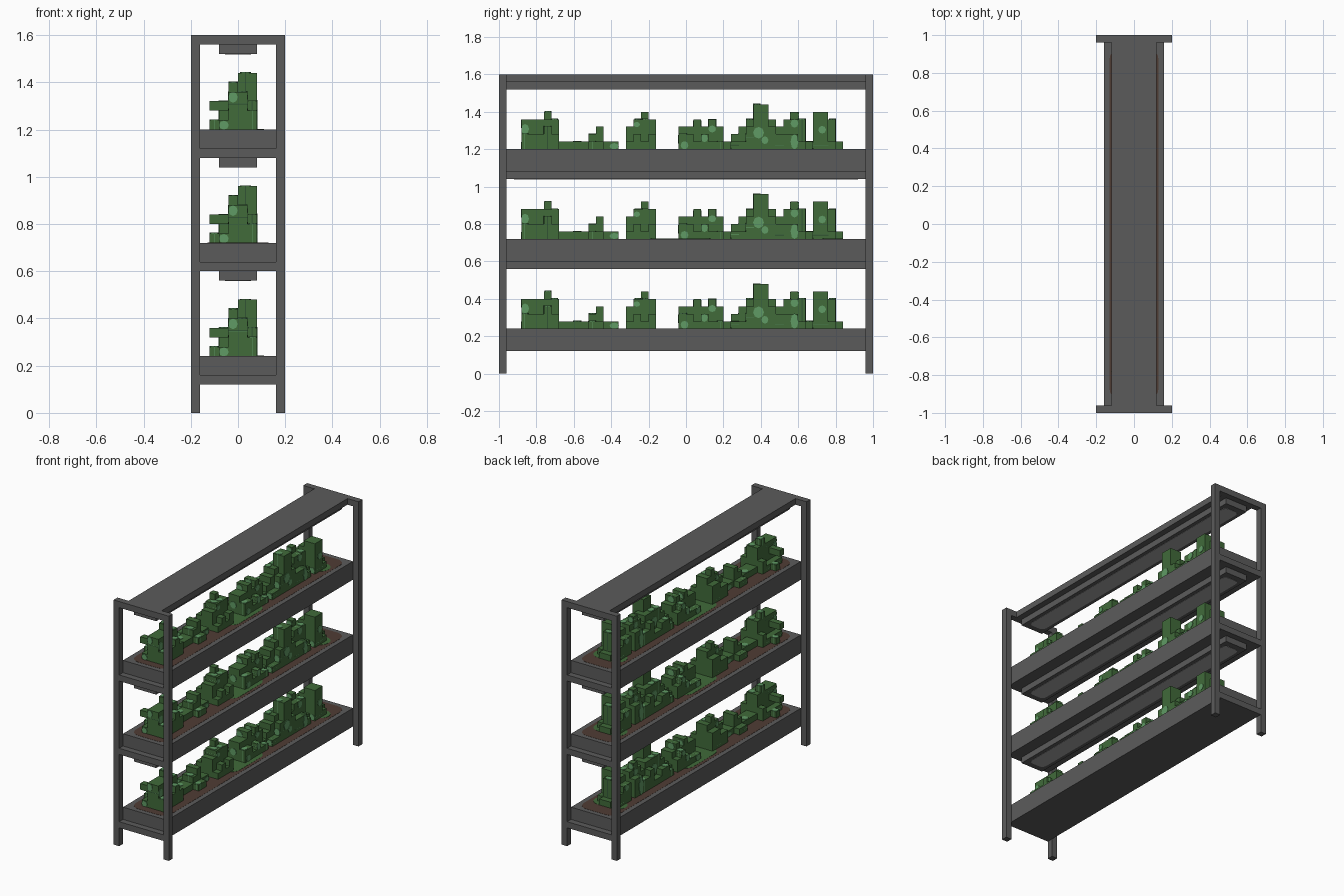
import bpy, bmesh, math, random
from mathutils import Matrix, Vector

if "Cube" in bpy.data.objects:
    bpy.data.objects.remove(bpy.data.objects["Cube"], do_unlink=True)


def material(name, r, g, b):
    m = bpy.data.materials.new(name)
    m.use_nodes = True
    m.diffuse_color = (r, g, b, 1)
    m.node_tree.nodes["Principled BSDF"].inputs["Base Color"].default_value = (r, g, b, 1)
    return m


METAL = material("dark grey metal", 0.105, 0.105, 0.105)
LAMP = material("lamp grey", 0.36, 0.36, 0.36)
SOIL = material("brown soil", 0.078, 0.045, 0.034)
LEAF = material("leaf green", 0.052, 0.145, 0.042)
LIGHT = material("light leaf green", 0.117, 0.330, 0.130)


def finish(bm, name, *mats):
    mesh = bpy.data.meshes.new(name)
    bmesh.ops.recalc_face_normals(bm, faces=bm.faces[:])
    bm.to_mesh(mesh)
    bm.free()
    for m in mats:
        mesh.materials.append(m)
    obj = bpy.data.objects.new(name, mesh)
    bpy.context.collection.objects.link(obj)
    return obj


def add_box(bm, x0, x1, y0, y1, z0, z1):
    mat = Matrix.Translation(((x0 + x1) / 2, (y0 + y1) / 2, (z0 + z1) / 2))
    mat = mat @ Matrix.Diagonal((x1 - x0, y1 - y0, z1 - z0, 1))
    bmesh.ops.create_cube(bm, size=1, matrix=mat)


def box(name, mat, *bounds):
    bm = bmesh.new()
    add_box(bm, *bounds)
    return finish(bm, name, mat)


def rounded_plate(name, mat, hx, y0, y1, z0, z1, r):
    """Flat plate with rounded corners."""
    bm = bmesh.new()
    ring = []
    corners = ((hx - r, y1 - r), (r - hx, y1 - r), (r - hx, y0 + r), (hx - r, y0 + r))
    for q, (cx, cy) in enumerate(corners):
        for i in range(5):
            a = (q + i / 4) * math.pi / 2
            ring.append(bm.verts.new((cx + r * math.cos(a), cy + r * math.sin(a), z0)))
    face = bm.faces.new(ring)
    out = bmesh.ops.extrude_face_region(bm, geom=[face])["geom"]
    bmesh.ops.translate(bm, vec=(0, 0, z1 - z0),
                        verts=[v for v in out if isinstance(v, bmesh.types.BMVert)])
    return finish(bm, name, mat)


# Frame: four posts and end rails
for sy, yn in ((-1, "front"), (1, "back")):
    ys = sorted((sy * 0.96, sy * 1.0))
    for sx, xn in ((-1, "right"), (1, "left")):
        xs = sorted((sx * 0.16, sx * 0.20))
        box(f"{yn}_{xn}_post", METAL, *xs, *ys, 0, 1.6)
    for i in range(4):
        z = 0.12 + 0.48 * i
        box(f"{yn}_rail_{i + 1}", METAL, -0.16, 0.16, *ys, z, z + 0.04)

# Top board
box("top_board", METAL, -0.12, 0.12, -0.96, 0.96, 1.56, 1.60)

# Lamps under the two upper trays and the top board
for i in range(3):
    z = 0.60 + 0.48 * i
    box(f"lamp_{i + 1}", METAL, -0.08, 0.08, -0.96, 0.96, z - 0.04, z)
    rounded_plate(f"lamp_panel_{i + 1}", LAMP, 0.055, -0.92, 0.92,
                  z - 0.0415, z - 0.039, 0.03)

# Plants on a 0.04 grid: first cell along y, then steps of (length, height)
U = 0.04
PLANTS = {
    "end_bush": (-22, ((3, 4), (1, 5), (1, 4))),
    "low_creeper": (-17, ((4, 1), (1, 2), (1, 3), (2, 1))),
    "small_bush": (-8, ((1, 3), (1, 4), (1, 5), (1, 4))),
    "middle_bush": (-1, ((2, 3), (1, 4), (1, 3), (1, 4), (1, 3))),
    "tall_bush": (5, ((1, 1), (1, 2), (1, 3), (1, 4), (2, 6), (1, 4), (1, 3))),
    "narrow_bush": (13, ((1, 4), (1, 5), (1, 4), (1, 1))),
    "far_bush": (17, ((2, 5), (1, 4), (1, 1))),
}
# Light leaf spots on the long sides: centre and size along y and up, in cells
SPOTS = ((-21.6, 2.7, 1.2, 1.3), (-9.6, 0.4, 1.2, 0.8), (-6.6, 3.3, 0.9, 0.7),
         (-0.2, 0.5, 1.0, 1.1), (2.3, 1.5, 1.2, 1.1), (3.4, 2.7, 1.2, 0.9),
         (9.5, 2.2, 1.8, 1.5), (10.6, 1.2, 1.0, 1.0), (14.5, 1.5, 1.2, 3.2),
         (14.5, 3.5, 1.2, 1.2), (18.2, 2.6, 1.0, 1.0))


def plant_blocks(start, steps, rng):
    """Core block per step, with lower shoots on both sides."""
    blocks, y = [], start
    for length, h in steps:
        end = y + length
        if h == 5 and length == 1:      # narrow tip on a wider core
            blocks += [(-1, 1, y, end, 0, 4), (-1, 0, y, end, 4, 5)]
        elif h > 4:                     # tall trunk with a shoulder
            blocks += [(0, 2, y, end, 0, h), (-1, 0, y, end, 0, 4)]
        else:
            blocks.append((-1, 1, y, end, 0, h))
        if h > 1:
            blocks.append((-2, -1, y, end, 0, rng.randint(1, min(h - 1, 4))))
            blocks.append((1, 2, y, end, 0, rng.randint(1, min(h - 1, 3))))
        if length > 2 and h > 2:        # side twig and ground shoot
            blocks += [(-3, -1, y + 1, y + 2, 2, 3), (-3, -2, y + 2, end, 0, 1)]
        y = end
    return blocks


def add_patch(bm, b, axis, mid, size):
    """Thin octagonal prism through a block, kept within the block's outline."""
    lo, hi = list(b[0::2]), list(b[1::2])
    for k in range(3):
        if k == axis:
            lo[k], hi[k] = lo[k] - 0.08, hi[k] + 0.08
        else:
            lo[k] = max(lo[k], mid[k] - size[k] / 2)
            hi[k] = min(hi[k], mid[k] + size[k] / 2)
    lo, hi = Vector(lo) * U, Vector(hi) * U
    turn = (Matrix.Rotation(math.pi / 2, 4, 'Y'), Matrix.Rotation(math.pi / 2, 4, 'X'),
            Matrix.Identity(4))[axis]
    mat = Matrix.Translation((lo + hi) / 2) @ Matrix.Diagonal((*(hi - lo), 1)) @ turn
    out = bmesh.ops.create_cone(bm, cap_ends=True, segments=8, radius1=0.52,
                                radius2=0.52, depth=1, matrix=mat)
    for f in {f for v in out["verts"] for f in v.link_faces}:
        f.material_index = 1


# Trays with soil, moss and plants
for level in range(3):
    z, n = 0.12 + 0.48 * level, level + 1
    top = z + 0.12
    box(f"tray_{n}", METAL, -0.16, 0.16, -0.96, 0.96, z, top)
    rounded_plate(f"soil_{n}", SOIL, 0.13, -0.93, 0.93, top - 0.002, top + 0.001, 0.06)
    for k, (y0, y1) in enumerate(((-0.20, 0.14), (0.72, 0.84))):
        rounded_plate(f"moss_{n}_{k + 1}", LEAF, 0.11, y0, y1, top, top + 0.002, 0.06)
    rng = random.Random(4)
    for name, (start, steps) in PLANTS.items():
        blocks = plant_blocks(start, steps, rng)
        bm = bmesh.new()
        for b in blocks:
            add_box(bm, *[c * U for c in b])
        # Spots on the outermost block of each long side
        for y, h, wide, high in SPOTS:
            hit = [b for b in blocks if b[2] < y < b[3] and b[4] < h < b[5]]
            if hit:
                for b in {max(hit, key=lambda b: b[1]), min(hit, key=lambda b: b[0])}:
                    add_patch(bm, b, 0, (0, y, h), (0, wide, high))
        # Spots on some tops and ends
        for b in blocks:
            if rng.random() < 0.45:
                mid = [rng.uniform(b[k] + 0.3, b[k + 1] - 0.3) for k in (0, 2, 4)]
                add_patch(bm, b, rng.choice((1, 2)), mid, (1.1, 1.1, 1.1))
        finish(bm, f"{name}_{n}", LEAF, LIGHT).location.z = top
